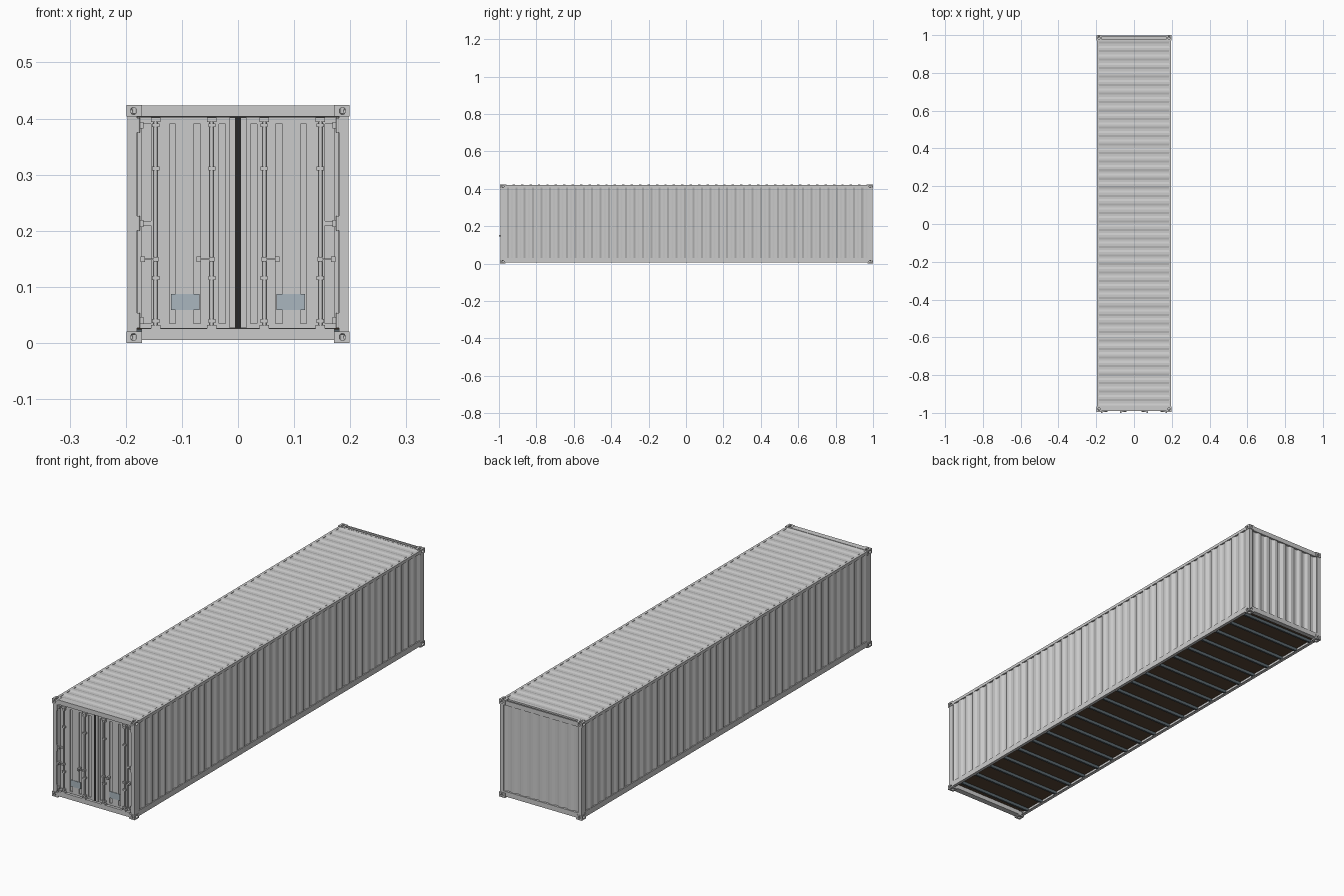
import bpy, bmesh
from math import pi
from mathutils import Matrix, Vector

if "Cube" in bpy.data.objects:
    bpy.data.objects.remove(bpy.data.objects["Cube"])

YF, YB, XO, ZT = -0.994, 1.0, 0.199, 0.424   # outer faces of the corner fittings


def mat(name, rgb):
    m = bpy.data.materials.new(name)
    m.diffuse_color = (*rgb, 1)
    m.use_nodes = True
    m.node_tree.nodes["Principled BSDF"].inputs["Base Color"].default_value = m.diffuse_color
    return m


WOOD = mat("floor_wood", (0.10, 0.06, 0.035))
STEEL = mat("dark_steel", (0.10, 0.13, 0.15))
RUBBER = mat("black_rubber", (0.02, 0.02, 0.02))
PLATE = mat("plate_blue_grey", (0.40, 0.47, 0.52))


def finish(name, bm, material=None):
    bmesh.ops.recalc_face_normals(bm, faces=bm.faces)
    me = bpy.data.meshes.new(name)
    bm.to_mesh(me)
    bm.free()
    ob = bpy.data.objects.new(name, me)
    bpy.context.collection.objects.link(ob)
    if material:
        me.materials.append(material)
    return ob


def box(bm, x0, x1, y0, y1, z0, z1):
    m = Matrix.Translation(((x0 + x1) / 2, (y0 + y1) / 2, (z0 + z1) / 2))
    bmesh.ops.create_cube(bm, size=1, matrix=m @ Matrix.Diagonal((abs(x1 - x0), y1 - y0, z1 - z0, 1)))


def pair(bm, x0, x1, *yz):
    """A box and its mirror image across x = 0."""
    box(bm, x0, x1, *yz)
    box(bm, -x1, -x0, *yz)


def rod(bm, x, y, z0, z1, r, seg=12):
    res = bmesh.ops.create_cone(bm, cap_ends=True, segments=seg, radius1=r, radius2=r, depth=z1 - z0,
                                matrix=Matrix.Translation((x, y, (z0 + z1) / 2)))
    for f in {f for v in res["verts"] for f in v.link_faces}:
        f.smooth = len(f.verts) == 4


def corrugated(name, u0, u1, n, depth, v0, v1, place):
    """Trapezoid wave along u, swept from v0 to v1."""
    p = (u1 - u0) / n
    pts = []
    for i in range(n):
        for t, d in ((0.13, 0), (0.37, 1), (0.63, 1), (0.87, 0)):
            pts.append((u0 + (i + t) * p, d * depth))
    pts = [(u0, 0)] + pts + [(u1, 0)]
    bm = bmesh.new()
    rows = [[bm.verts.new(place(u, d, v)) for u, d in pts] for v in (v0, v1)]
    for i in range(len(pts) - 1):
        bm.faces.new((rows[0][i], rows[0][i + 1], rows[1][i + 1], rows[1][i]))
    ob = finish(name, bm)
    s = ob.modifiers.new("thickness", 'SOLIDIFY')
    s.thickness, s.offset = 0.001, 0


# Corner fittings: one block with three oval holes, mirrored to eight corners
bm = bmesh.new()
box(bm, 0, 0.028, 0, 0.029, 0, 0.0205)
block = finish("corner_block", bm)
cutters = []
for rot, centre, scale in ((Matrix.Rotation(pi / 2, 4, 'X'), (0.013, 0, 0.0105), (0.0055, 1, 0.0065)),
                           (Matrix.Rotation(pi / 2, 4, 'Y'), (0, 0.0145, 0.0105), (1, 0.008, 0.0055)),
                           (Matrix.Identity(4), (0.0135, 0.0145, 0), (0.0055, 0.009, 1))):
    bm = bmesh.new()
    m = Matrix.Translation(centre) @ Matrix.Diagonal((*scale, 1)) @ rot
    bmesh.ops.create_cone(bm, cap_ends=True, segments=20, radius1=1, radius2=1, depth=0.03, matrix=m)
    c = finish("hole_cutter", bm)
    c.hide_render = True
    cutters.append(c)
    b = block.modifiers.new("hole", 'BOOLEAN')
    b.object, b.operation, b.solver = c, 'DIFFERENCE', 'EXACT'
cut = bpy.data.meshes.new_from_object(block.evaluated_get(bpy.context.evaluated_depsgraph_get()))
for o in cutters + [block]:
    bpy.data.objects.remove(o)
bm = bmesh.new()
for sx in (1, -1):
    for sy, y in ((1, YF), (-1, YB)):
        for sz, z in ((1, 0), (-1, ZT)):
            me = cut.copy()
            me.transform(Matrix.Translation((-sx * XO, y, z)) @ Matrix.Diagonal((sx, sy, sz, 1)))
            bm.from_mesh(me)
            bpy.data.meshes.remove(me)
finish("corner_fittings", bm)

# Frame: posts, side rails, sills and headers
bm = bmesh.new()
for y0, y1 in ((-0.991, -0.962), (0.974, 0.998)):
    pair(bm, 0.180, 0.197, y0, y1, 0.020, 0.404)
finish("corner_posts", bm)
bm = bmesh.new()
pair(bm, 0.186, 0.197, -0.966, 0.972, 0.408, 0.421)
pair(bm, 0.192, 0.197, -0.966, 0.972, 0.006, 0.030)
pair(bm, 0.184, 0.192, -0.966, 0.972, 0.006, 0.009)
finish("side_rails", bm)
bm = bmesh.new()
box(bm, -0.172, 0.172, -0.991, -0.966, 0.404, 0.4235)
box(bm, -0.172, 0.172, -0.991, -0.966, 0.005, 0.026)
finish("door_header_and_sill", bm)
bm = bmesh.new()
box(bm, -0.182, 0.182, 0.978, 0.997, 0.402, 0.410)
box(bm, -0.172, 0.172, 0.991, 0.997, 0.410, 0.4225)
box(bm, -0.172, 0.172, 0.970, 0.980, 0.410, 0.4225)
box(bm, -0.182, 0.182, 0.976, 0.997, 0.006, 0.028)
finish("back_header_and_sill", bm)

# Corrugated walls and roof
for s, side in ((1, "right"), (-1, "left")):
    corrugated(side + "_wall", -0.964, 0.976, 43, 0.006, 0.028, 0.410,
               lambda u, d, v, s=s: Vector((s * (0.1955 - d), u, v)))
corrugated("back_wall", -0.182, 0.182, 8, 0.006, 0.026, 0.404, lambda u, d, v: Vector((u, 0.993 - d, v)))
corrugated("roof", -0.966, 0.972, 43, 0.003, -0.187, 0.187, lambda u, d, v: Vector((v, u, 0.4215 - d)))

# Floor and cross members
bm = bmesh.new()
box(bm, -0.192, 0.192, -0.970, 0.980, 0.024, 0.028)
finish("floor", bm, WOOD)
bm = bmesh.new()
for i in range(21):
    y = -0.93 + i * 1.87 / 20
    box(bm, -0.192, 0.192, y - 0.0025, y + 0.0025, 0.008, 0.024)
    box(bm, -0.192, 0.192, y - 0.0025, y + 0.006, 0.008, 0.009)
finish("cross_members", bm, STEEL)

# Doors: a back sheet with front strips that leave narrow upright grooves
SLOTS = ((0.022, 0.034), (0.067, 0.079), (0.111, 0.122), (0.155, 0.171))
F, B = -0.980, -0.975
bm = bmesh.new()
pair(bm, 0.005, 0.179, B, -0.970, 0.027, 0.402)
pair(bm, 0.005, 0.179, F, B, 0.390, 0.402)
pair(bm, 0.005, 0.179, F, B, 0.027, 0.035)
edges = [0.005] + [x for s in SLOTS for x in s] + [0.179]
for a, b in zip(edges[::2], edges[1::2]):
    pair(bm, a, b, F, B, 0.035, 0.390)
pair(bm, 0.155, 0.171, F, B, 0.209, 0.217)
pair(bm, 0.005, 0.015, -0.983, F, 0.027, 0.402)
finish("doors", bm)

# Rubber seals round and between the doors
bm = bmesh.new()
box(bm, -0.005, 0.005, -0.981, -0.970, 0.026, 0.404)
box(bm, -0.180, 0.180, -0.979, -0.970, 0.402, 0.404)
box(bm, -0.180, 0.180, -0.979, -0.970, 0.026, 0.027)
pair(bm, 0.179, 0.180, -0.979, -0.970, 0.026, 0.404)
finish("door_seals", bm, RUBBER)

# Lock rods with end keepers, guides and handles
rods, keep, handles = bmesh.new(), bmesh.new(), bmesh.new()
for x in (0.047, 0.147):
    for s in (1, -1):
        rod(rods, s * x, -0.987, 0.026, 0.402, 0.0035)
    for z in (0.028, 0.398):
        pair(keep, x - 0.009, x + 0.008, -0.993, F, z - 0.004, z + 0.004)
    for z in (0.039, 0.116, 0.311, 0.388):
        pair(keep, x - 0.007, x + 0.006, -0.992, F, z - 0.0035, z + 0.0035)
    pair(handles, x - 0.004, x + 0.026, -0.996, -0.991, 0.1475, 0.1505)
    pair(handles, x - 0.005, x + 0.004, -0.996, -0.983, 0.145, 0.153)
    pair(handles, x + 0.019, x + 0.027, -1.0, F, 0.144, 0.154)
finish("lock_rods", rods)
finish("rod_keepers", keep)
finish("door_handles", handles)

# Hinges
bm = bmesh.new()
for z in (0.040, 0.213, 0.388):
    pair(bm, 0.168, 0.183, -0.985, F, z - 0.006, z + 0.006)
    for s in (1, -1):
        rod(bm, s * 0.178, -0.987, z - 0.013, z + 0.013, 0.0035)
finish("hinges", bm)

# Blank plates on the doors
bm = bmesh.new()
pair(bm, 0.069, 0.119, -0.982, F, 0.059, 0.087)
finish("door_plates", bm, PLATE)
